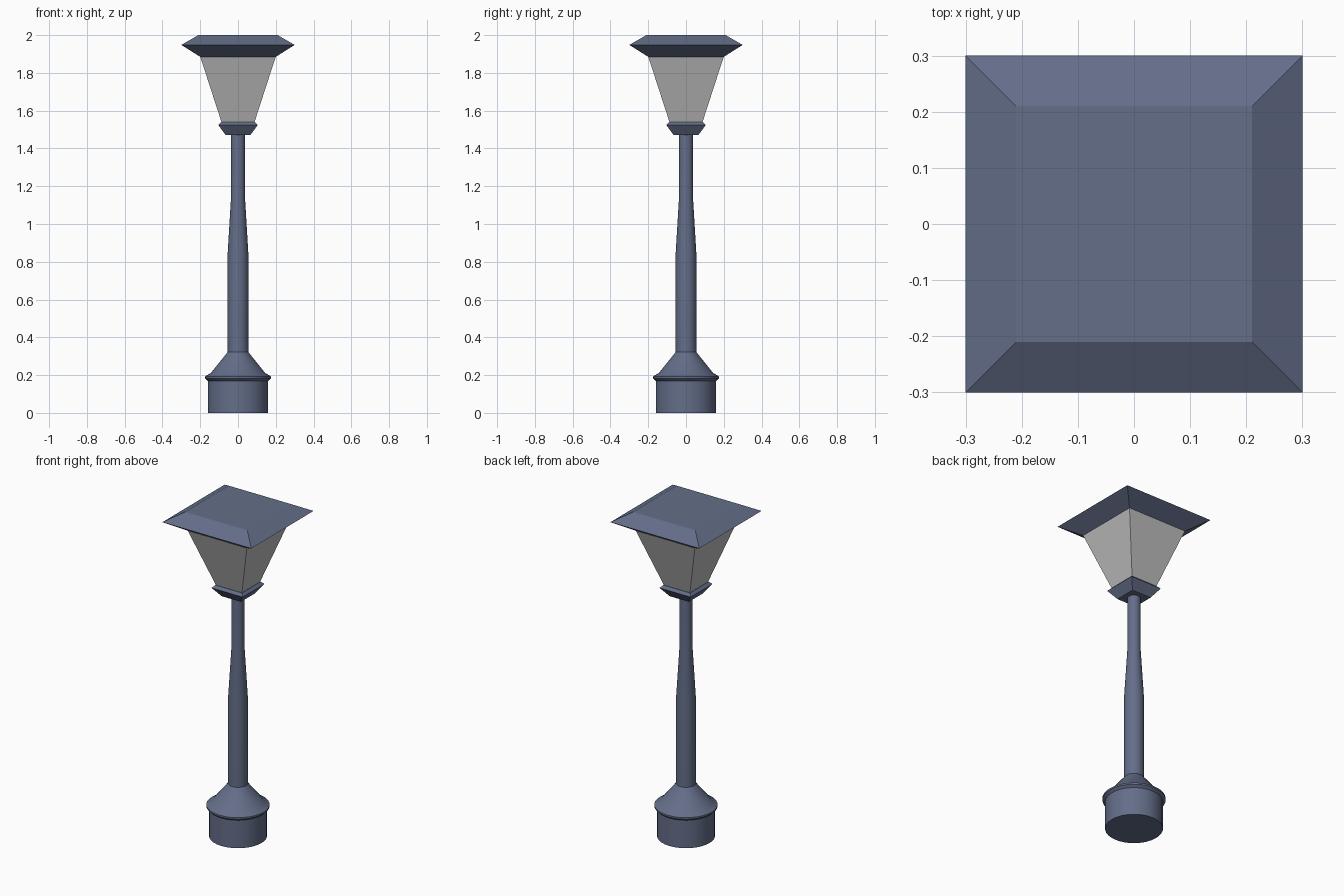
import bpy, bmesh, math

cube = bpy.data.objects.get("Cube")
if cube:
    bpy.data.objects.remove(cube, do_unlink=True)


def material(name, rgb, roughness):
    m = bpy.data.materials.new(name)
    m.use_nodes = True
    m.diffuse_color = (*rgb, 1)
    bsdf = m.node_tree.nodes["Principled BSDF"]
    bsdf.inputs["Base Color"].default_value = (*rgb, 1)
    bsdf.inputs["Roughness"].default_value = roughness
    return m


metal = material("blue grey metal", (0.127, 0.156, 0.250), 0.6)
glass = material("pale grey glass", (0.52, 0.52, 0.52), 0.4)


def lathe(name, profile, sides, mat, turn=0.0, smooth=False):
    """Stack rings of (radius, height), join them and cap both ends."""
    bm = bmesh.new()
    rings = []
    for r, z in profile:
        angles = [turn + math.tau * i / sides for i in range(sides)]
        rings.append([bm.verts.new((r * math.cos(a), r * math.sin(a), z)) for a in angles])
    for low, high in zip(rings, rings[1:]):
        for i in range(sides):
            j = (i + 1) % sides
            bm.faces.new((low[i], low[j], high[j], high[i]))
    bm.faces.new(rings[0][::-1])
    bm.faces.new(rings[-1])
    mesh = bpy.data.meshes.new(name)
    bm.to_mesh(mesh)
    bm.free()
    mesh.materials.append(mat)
    ob = bpy.data.objects.new(name, mesh)
    bpy.context.collection.objects.link(ob)
    if smooth:
        bpy.ops.object.select_all(action="DESELECT")
        ob.select_set(True)
        bpy.context.view_layer.objects.active = ob
        bpy.ops.object.shade_smooth_by_angle(angle=math.radians(25))
    return ob


def square_stack(name, profile, mat):
    """Square sections given by half width and height."""
    return lathe(name, [(h * math.sqrt(2), z) for h, z in profile], 4, mat, math.pi / 4)


# Round foot with a flared rim and sloping shoulder
lathe("base", [(0.16, 0), (0.16, 0.17), (0.175, 0.183), (0.175, 0.193),
               (0.143, 0.212), (0.055, 0.322)], 32, metal, smooth=True)

# Tapered post
lathe("post", [(0.055, 0.32), (0.055, 0.84), (0.037, 1.14), (0.037, 1.48)],
      32, metal, smooth=True)

# Square lantern head
square_stack("lantern_collar", [(0.065, 1.47), (0.105, 1.525), (0.09, 1.54)], metal)
square_stack("lantern_glass", [(0.086, 1.535), (0.2, 1.886)], glass)
square_stack("lantern_roof", [(0.2, 1.885), (0.3, 1.948), (0.21, 2.0)], metal)
